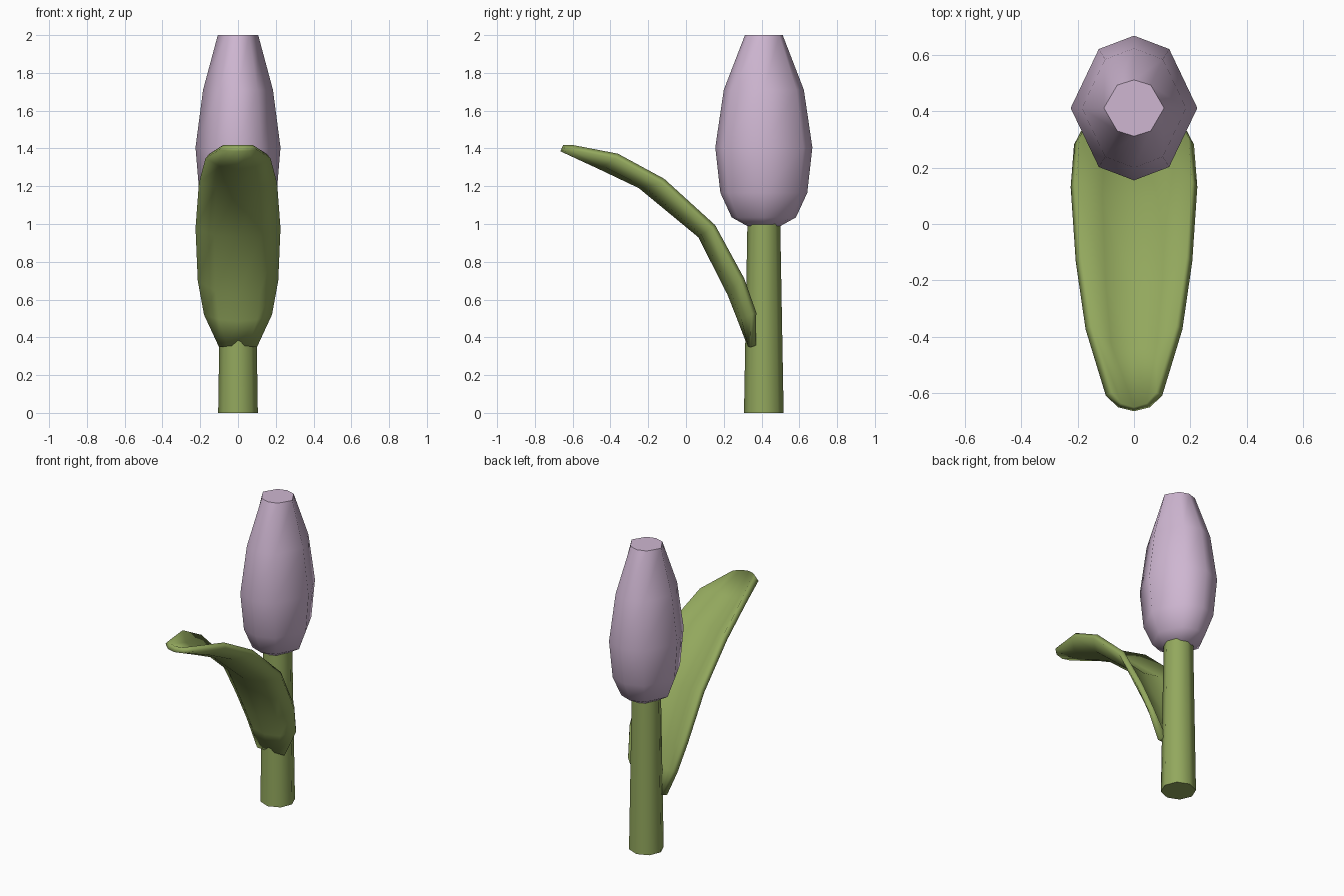
import bpy, bmesh
from math import radians

if "Cube" in bpy.data.objects:
    bpy.data.objects.remove(bpy.data.objects["Cube"])


def material(name, rgb):
    m = bpy.data.materials.new(name)
    m.diffuse_color = (*rgb, 1)
    m.use_nodes = True
    m.node_tree.nodes["Principled BSDF"].inputs["Base Color"].default_value = m.diffuse_color
    return m


GREEN = material("leaf_green", (0.29, 0.39, 0.11))
PINK = material("petal_pink", (0.62, 0.47, 0.64))


def finish(name, bm, mat, angle):
    mesh = bpy.data.meshes.new(name)
    bm.to_mesh(mesh)
    bm.free()
    obj = bpy.data.objects.new(name, mesh)
    bpy.context.collection.objects.link(obj)
    mesh.materials.append(mat)
    bpy.ops.object.select_all(action='DESELECT')
    obj.select_set(True)
    bpy.context.view_layer.objects.active = obj
    bpy.ops.object.shade_smooth_by_angle(angle=radians(angle))
    return obj


def stacked_rings(name, section, rings, mat, angle, cy=0.412):
    """Loft one 8-sided section through (z, half width x, half depth y) rings."""
    bm = bmesh.new()
    loops = [[bm.verts.new((x * rx, cy + y * ry, z)) for x, y in section]
             for z, rx, ry in rings]
    n = len(section)
    for a, b in zip(loops, loops[1:]):
        for i in range(n):
            j = (i + 1) % n
            bm.faces.new((a[i], a[j], b[j], b[i]))
    bm.faces.new(loops[0][::-1])
    bm.faces.new(loops[-1])
    return finish(name, bm, mat, angle)


def octagon(px, py):
    return [(1, 0), (px, py), (0, 1), (-px, py),
            (-1, 0), (-px, -py), (0, -1), (px, -py)]


# Stem
stacked_rings("stem", octagon(0.707, 0.707),
              [(0, 0.105, 0.105), (1.0, 0.09, 0.087)], GREEN, 60)

# Closed flower head
stacked_rings("flower_head", octagon(0.556, 0.815),
              [(0.985, 0.07, 0.08), (1.035, 0.155, 0.17), (1.165, 0.205, 0.23),
               (1.405, 0.225, 0.257), (1.71, 0.185, 0.212), (2.0, 0.107, 0.1)],
              PINK, 60)

# Leaf: cupped sheet, rows of (half width, edge y, edge z, centre y, centre z)
rows = [(0.10, 0.345, 0.345, 0.325, 0.355),
        (0.18, 0.365, 0.53, 0.275, 0.485),
        (0.213, 0.30, 0.72, 0.22, 0.625),
        (0.225, 0.15, 0.99, 0.065, 0.93),
        (0.207, -0.10, 1.225, -0.25, 1.19),
        (0.172, -0.35, 1.365, -0.46, 1.29),
        (0.10, -0.595, 1.395, -0.665, 1.385)]
columns = [(-1, 0.22), (-0.56, 0.8), (0, 1), (0.56, 0.8), (1, 0.22)]
bm = bmesh.new()
grid = [[bm.verts.new((u * w, ey + (cy - ey) * t, ez + (cz - ez) * t))
         for u, t in columns] for w, ey, ez, cy, cz in rows]
for a, b in zip(grid, grid[1:]):
    for i in range(len(columns) - 1):
        bm.faces.new((a[i], a[i + 1], b[i + 1], b[i]))
leaf = finish("leaf", bm, GREEN, 180)
solid = leaf.modifiers.new("thickness", 'SOLIDIFY')
solid.thickness = 0.035
solid.offset = -1
